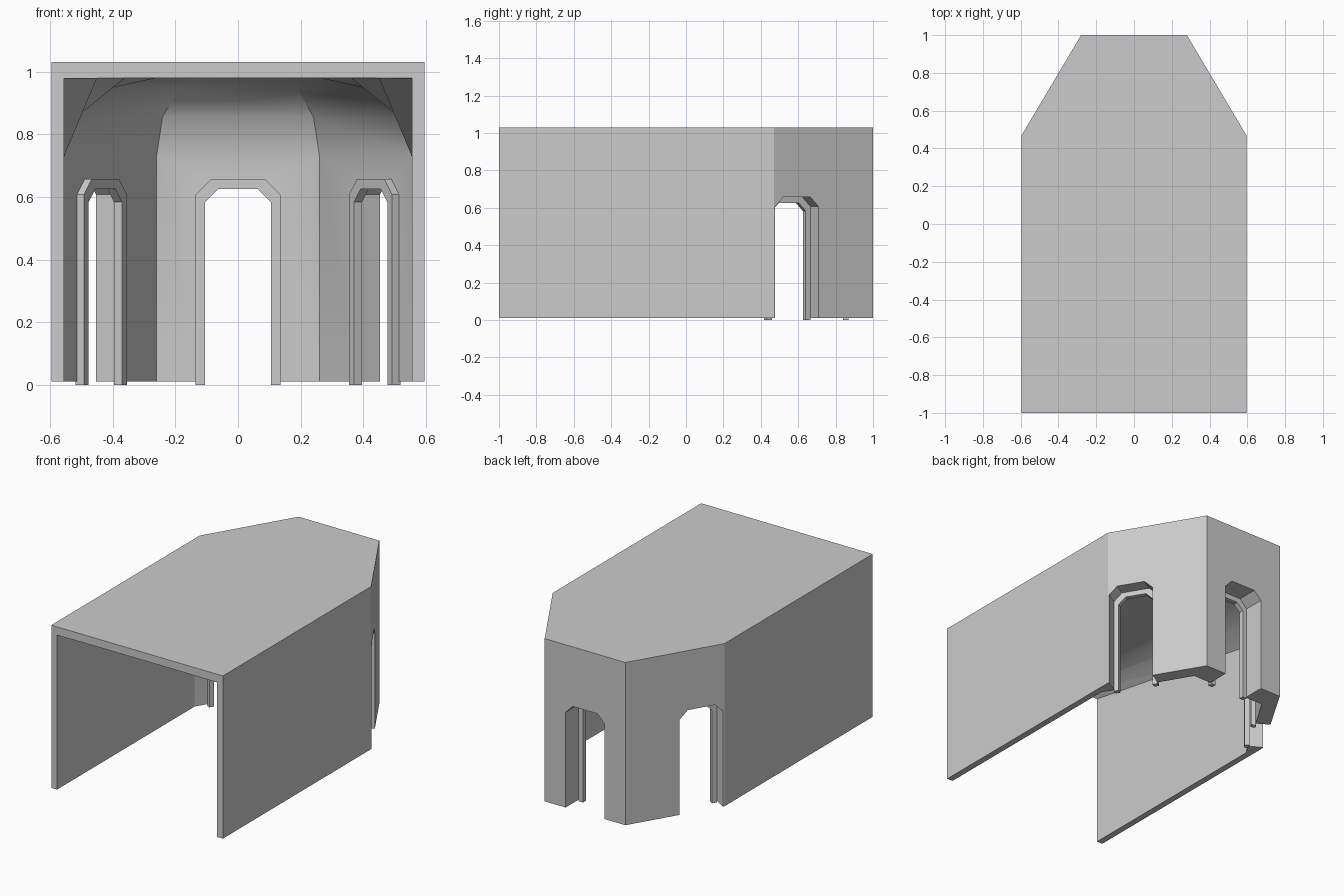
import bpy, bmesh, math
from mathutils import Matrix

if "Cube" in bpy.data.objects:
    bpy.data.objects.remove(bpy.data.objects["Cube"])

ANG = math.atan2(0.53, 0.315)          # turn of the slanted walls


def make_object(name, verts, faces):
    me = bpy.data.meshes.new(name)
    me.from_pydata([tuple(v) for v in verts], [], faces)
    bm = bmesh.new()
    bm.from_mesh(me)
    bmesh.ops.recalc_face_normals(bm, faces=bm.faces)
    bm.to_mesh(me)
    bm.free()
    ob = bpy.data.objects.new(name, me)
    bpy.context.collection.objects.link(ob)
    return ob


def bridge(rings, closed):
    """Quads between consecutive rings of equal length."""
    n = len(rings[0])
    return [(j * n + i, j * n + (i + 1) % n, (j + 1) * n + (i + 1) % n, (j + 1) * n + i)
            for j in range(len(rings) - 1) for i in range(n if closed else n - 1)]


def arch(w, h, c, z0):
    return [(-w, z0), (-w, h - c), (-w + c, h), (w - c, h), (w, h - c), (w, z0)]


def cut(target, cutter):
    m = target.modifiers.new("cut", 'BOOLEAN')
    m.operation, m.solver, m.object = 'DIFFERENCE', 'EXACT', cutter
    cutter.hide_render = True
    bpy.context.view_layer.objects.active = target
    bpy.ops.object.modifier_apply(modifier=m.name)
    bpy.data.objects.remove(cutter)


# Outer hall block with slanted back corners
plan = [(-0.595, -1), (0.595, -1), (0.595, 0.47), (0.28, 1), (-0.28, 1), (-0.595, 0.47)]
rings = [[(x, y, z) for x, y in plan] for z in (0.01, 1.03)]
hall = make_object("hall_shell", rings[0] + rings[1],
                   bridge(rings, True) + [tuple(range(6)), tuple(range(6, 12))])

# Interior: rectangular mouth lofted into a coved, three-sided end
R, SPRING = 0.25, 0.73
front_x = [0.555, 0.45, 0.36, 0.26]
levels = [(0.555, -0.1, 0.0, -0.1)]
for k in range(4):
    a = math.radians(30 * k)
    levels.append((front_x[k], 0.98, R * (1 - math.cos(a)), SPRING + R * math.sin(a)))
rings = []
for fx, fz, d, z in levels:
    half = [(fx, -1.01, fz), (0.555 - d / math.sin(ANG), 0.363, z),
            (0.26 - d * math.tan(ANG / 2), 0.86 - d, z)]
    rings.append(half + [(-x, y, zz) for x, y, zz in reversed(half)])
n = len(rings)
faces = bridge(rings, False)
faces += [tuple(range(6)), tuple(range(6 * n - 6, 6 * n))]
faces.append(tuple(6 * j for j in range(n)) + tuple(6 * j + 5 for j in reversed(range(n))))
cut(hall, make_object("cavity_cutter", [v for r in rings for v in r], faces))

# Doorways and inner door frames, in the back and both slanted walls
doors = [("back", 0, 1.0, 0.0), ("right", 0.522, 0.593, -ANG), ("left", -0.522, 0.593, ANG)]
for side, x, y, a in doors:
    place = Matrix.Translation((x, y, 0)) @ Matrix.Rotation(a, 4, 'Z')
    back = side == "back"
    # doorway cutter
    prof = arch(0.135, 0.657, 0.05, -0.05)
    rr = [[(u, v, w) for u, w in prof] for v in (-0.25, 0.1)]
    cutter = make_object("door_cutter", rr[0] + rr[1],
                         bridge(rr, True) + [tuple(range(6)), tuple(range(6, 12))])
    cutter.data.transform(place)
    cut(hall, cutter)
    # frame
    d0, d1 = (-0.16, -0.13) if back else (-0.115, -0.085)
    outer, inner = arch(0.135, 0.657, 0.05, 0), arch(0.105, 0.625, 0.042, 0)
    rr = [[(u, v, w) for u, w in p] for p, v in
          ((outer, d0), (outer, d1), (inner, d1), (inner, d0), (outer, d0))]
    f = [tuple(i % 24 for i in q) for q in bridge(rr, False)]
    f += [(0, 6, 12, 18), (5, 11, 17, 23)]
    frame = make_object(side + "_door_frame", sum(rr[:4], []), f)
    frame.data.transform(place)

# Smooth the cove only; keep the corners crisp
bpy.ops.object.select_all(action='DESELECT')
hall.select_set(True)
bpy.context.view_layer.objects.active = hall
bpy.ops.object.shade_smooth_by_angle(angle=math.radians(30.4))
